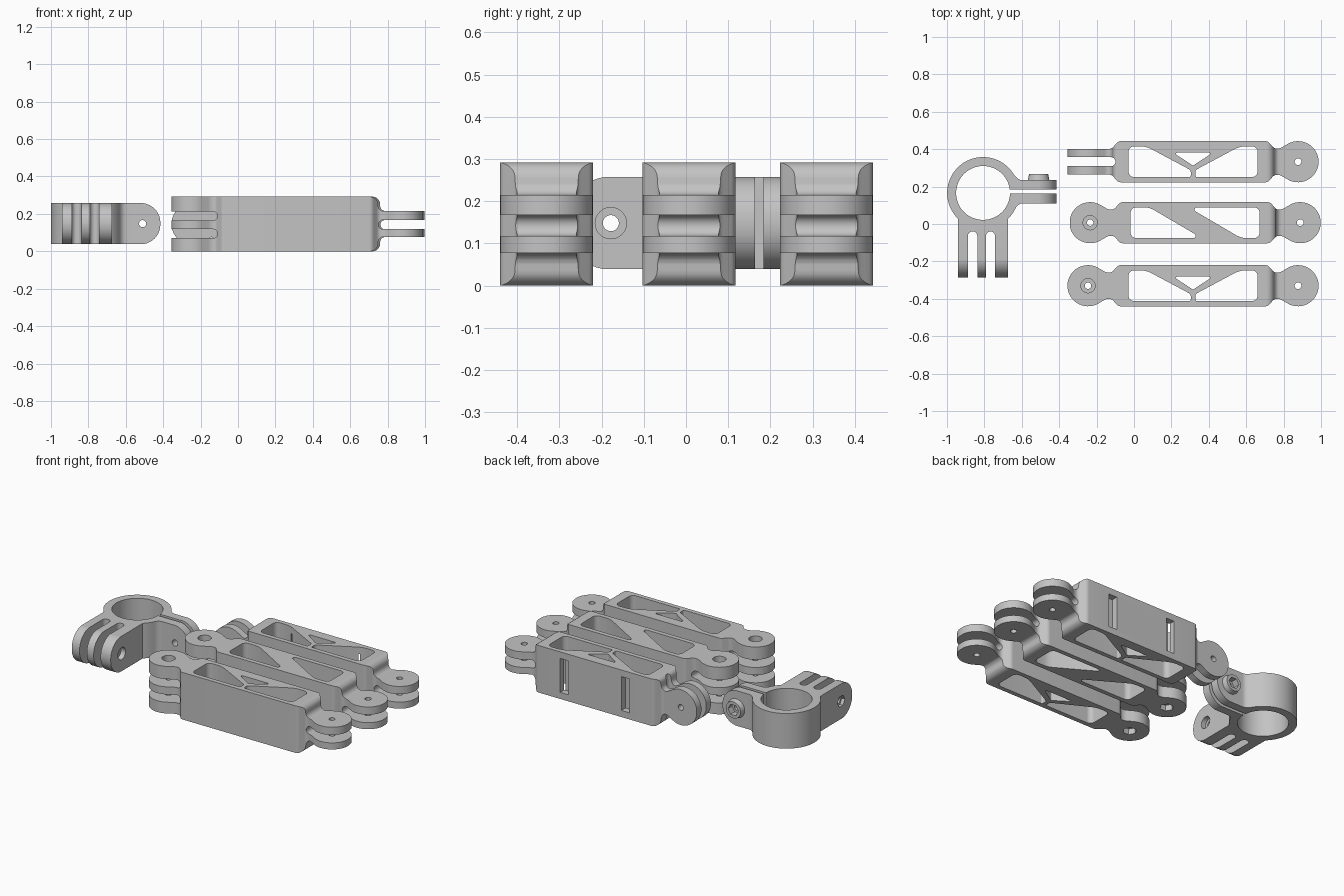
import bpy, bmesh, math
from mathutils import Vector

cube = bpy.data.objects.get("Cube")
if cube:
    bpy.data.objects.remove(cube, do_unlink=True)

grey = bpy.data.materials.new("plain_grey")
grey.use_nodes = True
grey.diffuse_color = (0.55, 0.55, 0.55, 1)
grey.node_tree.nodes["Principled BSDF"].inputs["Base Color"].default_value = (0.55, 0.55, 0.55, 1)


def rounded(points):
    """Polygon from (x, y, radius) corners, each corner turned into an arc."""
    out = []
    for i, (x, y, r) in enumerate(points):
        p = Vector((x, y))
        if r == 0:
            out.append(p)
            continue
        a = (Vector(points[i - 1][:2]) - p).normalized()
        b = (Vector(points[(i + 1) % len(points)][:2]) - p).normalized()
        half = a.angle(b) / 2
        centre = p + (a + b).normalized() * (r / math.sin(half))
        start = p + a * (r / math.tan(half)) - centre
        end = p + b * (r / math.tan(half)) - centre
        sweep = math.pi - 2 * half
        if start.x * end.y - start.y * end.x < 0:
            sweep = -sweep
        steps = max(3, round(abs(sweep) / 0.16))
        for k in range(steps + 1):
            t = sweep * k / steps
            out.append(centre + Vector((start.x * math.cos(t) - start.y * math.sin(t),
                                        start.x * math.sin(t) + start.y * math.cos(t))))
    return out


def prism(name, axis, outline, lo, hi, taper=1.0):
    """Extrude a 2D outline along an axis."""
    place = {"x": lambda a, b, h: (h, a, b), "y": lambda a, b, h: (a, h, b),
             "z": lambda a, b, h: (a, b, h)}[axis]
    mid = sum((Vector(p) for p in outline), Vector((0, 0))) / len(outline)
    bm = bmesh.new()
    low = [bm.verts.new(place(*p, lo)) for p in outline]
    high = [bm.verts.new(place(*(mid + (Vector(p) - mid) * taper), hi)) for p in outline]
    bm.faces.new(low[::-1])
    bm.faces.new(high)
    for i in range(len(low)):
        bm.faces.new((low[i - 1], low[i], high[i], high[i - 1]))
    if bm.calc_volume(signed=True) < 0:
        bmesh.ops.reverse_faces(bm, faces=bm.faces[:])
    mesh = bpy.data.meshes.new(name)
    bm.to_mesh(mesh)
    bm.free()
    mesh.materials.append(grey)
    obj = bpy.data.objects.new(name, mesh)
    bpy.context.collection.objects.link(obj)
    return obj


def circle(a, b, r, sides=40):
    return [Vector((a + r * math.cos(math.tau * k / sides), b + r * math.sin(math.tau * k / sides)))
            for k in range(sides)]


def box(a0, a1, b0, b1, r=0):
    return rounded([(a0, b0, r), (a1, b0, r), (a1, b1, r), (a0, b1, r)])


def combine(obj, other, operation="DIFFERENCE"):
    """Apply a boolean and discard the helper; a second solver covers an empty result."""
    mod = obj.modifiers.new("cut", "BOOLEAN")
    mod.operation, mod.object = operation, other
    for solver in ("EXACT", "MANIFOLD"):
        mod.solver = solver
        graph = bpy.context.evaluated_depsgraph_get()
        graph.update()
        mesh = bpy.data.meshes.new_from_object(obj.evaluated_get(graph))
        if len(mesh.polygons):
            obj.modifiers.remove(mod)
            obj.data = mesh
            break
    else:
        obj.modifiers.remove(mod)
    bpy.data.objects.remove(other, do_unlink=True)


def cut(obj, axis, outline, lo, hi):
    combine(obj, prism("cutter", axis, outline, lo, hi))


def finish(obj):
    bpy.ops.object.select_all(action="DESELECT")
    bpy.context.view_layer.objects.active = obj
    obj.select_set(True)
    bpy.ops.object.shade_smooth_by_angle(angle=math.radians(30))


# Arm outlines, written as half profiles running outward from the body
TALL, WIDE, PIVOT, DISC = 0.146, 0.11, 0.5615, 0.11


def disc_end(start, height):
    arc = [(PIVOT + DISC * math.cos(math.radians(d)), DISC * math.sin(math.radians(d)), 0)
           for d in range(120, 0, -8)]
    return [(start, height, 0.03), (0.435, 0.07, 0.03), (0.4635, 0.07, 0.05)] + arc


def finger_end(start, height, r):
    return [(start, height, r), (0.435, 0.069, 0.03), (0.7, 0.069, 0)]


def outline(left, right):
    top = [(-u, v, r) for u, v, r in reversed(left)] + right
    return rounded(top + [(u, -v, r) for u, v, r in reversed(top)])


def turned(points, sx, sy):
    return [(sx * x, sy * y, r) for x, y, r in points]


# Window shapes: V brace with a central triangle, or a single diagonal brace
side_window = [(-0.345, 0.082, 0.03), (-0.25, 0.082, 0.12), (-0.012, -0.045, 0.02),
               (-0.012, -0.082, 0.01), (-0.345, -0.082, 0.03)]
small_triangle = [(-0.105, 0.048, 0.006), (0.105, 0.048, 0.006), (0, -0.021, 0.01)]
v_windows = [side_window, turned(side_window, -1, 1), small_triangle]
half_window = [(-0.345, 0.082, 0.03), (-0.245, 0.082, 0.1), (0.035, -0.082, 0.012),
               (-0.345, -0.082, 0.03)]
diagonal_windows = [half_window, turned(half_window, -1, -1)]


def make_arm(name, x, y, windows, crossed=False):
    full = [(0.7, TALL, 0)]
    flat_disc = disc_end(0.40, WIDE)
    plan_left = finger_end(0.40, WIDE, 0.03) if crossed else flat_disc
    side_left = disc_end(0.425, TALL) if crossed else full
    arm = prism(name, "z", outline(plan_left, flat_disc), -0.3, 0.3)
    combine(arm, prism("side_shape", "y", outline(side_left, finger_end(0.43, TALL, 0.04)),
                       -0.31, 0.31), "INTERSECT")
    for window in windows:
        cut(arm, "z", rounded(window), -0.4, 0.4)
    # Forked right end
    cut(arm, "y", box(0.435, 0.8, -0.028, 0.021, 0.024), -0.4, 0.4)
    cut(arm, "z", circle(PIVOT, 0, 0.018), -0.4, 0.4)
    if crossed:
        # Upright fork and strap slots in the back wall
        cut(arm, "z", box(-0.8, -0.415, -0.024, 0.024, 0.0235), -0.4, 0.4)
        cut(arm, "y", circle(-PIVOT, 0, 0.018), -0.4, 0.4)
        for u in (-0.21, 0.21):
            cut(arm, "y", box(u - 0.028, u + 0.028, -0.105, 0.105), 0.07, 0.2)
    else:
        # Three-fingered end with bolt and nut recesses
        for v in (-0.052, 0.043):
            cut(arm, "y", box(-0.8, -0.425, v - 0.024, v + 0.024, 0.0235), -0.4, 0.4)
        cut(arm, "z", circle(-PIVOT, 0, 0.017), -0.4, 0.4)
        cut(arm, "z", circle(-PIVOT, 0, 0.038), 0.11, 0.3)
        cut(arm, "z", circle(-PIVOT, 0, 0.04, 6), -0.3, -0.11)
    arm.location = (x, y, TALL)
    finish(arm)


make_arm("front_arm", 0.3155, -0.33, v_windows)
make_arm("middle_arm", 0.327, 0.007, diagonal_windows)
make_arm("back_arm", 0.3155, 0.333, v_windows, crossed=True)

# Ring clamp: ring, finger block and pinch ears
CX, CY, CZ = -0.807, 0.166, 0.148
clamp = prism("ring_clamp", "z", circle(CX, CY, 0.192, 80), 0.039, 0.257)
combine(clamp, prism("block", "z", box(-0.941, -0.674, -0.4, CY), 0.039, 0.257), "UNION")
ears = [(CX, 0.25, 0), (-0.665, 0.287, 0), (-0.615, 0.235, 0.04), (-0.3, 0.235, 0),
        (-0.3, 0.11, 0), (-0.615, 0.11, 0.04), (-0.665, 0.045, 0), (CX, 0.08, 0)]
combine(clamp, prism("ears", "z", rounded(ears), 0.039, 0.257), "UNION")
# Round off the ears and the fingers
for axis, shape in (("y", [(-1.3, 0.03, 0), (-0.415, 0.039, 0.105), (-0.415, 0.257, 0.105), (-1.3, 0.266, 0)]),
                    ("x", [(-0.286, 0.039, 0.107), (0.6, 0.03, 0), (0.6, 0.266, 0), (-0.286, 0.257, 0.107)])):
    combine(clamp, prism("end_shape", axis, rounded(shape), -1.5, 1.5), "INTERSECT")
combine(clamp, prism("boss", "y", circle(-0.51, CZ, 0.06), 0.225, 0.266, 0.85), "UNION")
cut(clamp, "z", circle(CX, CY, 0.144, 80), -0.2, 0.5)
cut(clamp, "z", box(CX, -0.2, 0.163, 0.184), -0.2, 0.5)
for a, b in ((-0.888, -0.838), (-0.791, -0.743)):
    cut(clamp, "z", box(a, b, -0.6, -0.04, 0.0235), -0.2, 0.5)
# Bolt holes and recesses
cut(clamp, "y", circle(-0.51, CZ, 0.019), 0, 0.5)
cut(clamp, "y", circle(-0.51, CZ, 0.036, 6), 0.225, 0.5)
cut(clamp, "x", circle(-0.178, CZ, 0.019), -1.3, -0.4)
cut(clamp, "x", circle(-0.178, CZ, 0.037), -0.705, -0.4)
cut(clamp, "x", circle(-0.178, CZ, 0.036, 6), -1.3, -0.92)
finish(clamp)
